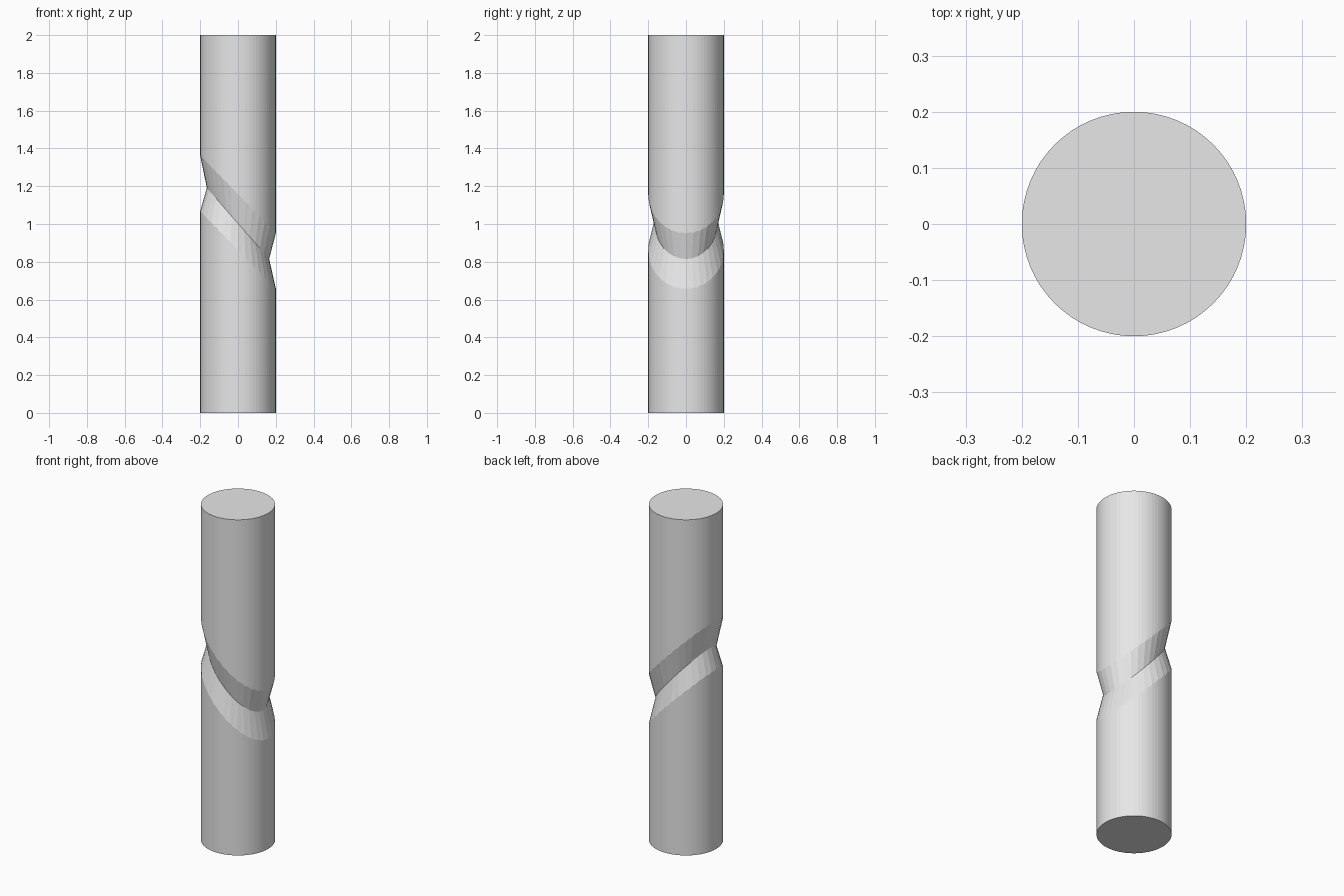
import bpy, bmesh, math

cube = bpy.data.objects.get("Cube")
if cube:
    bpy.data.objects.remove(cube, do_unlink=True)

RADIUS, HEIGHT = 0.2, 2.0
RING_SIDES = 32

grey = bpy.data.materials.new("light grey")
grey.use_nodes = True
colour = (0.8, 0.8, 0.8, 1)
grey.diffuse_color = colour
grey.node_tree.nodes["Principled BSDF"].inputs["Base Color"].default_value = colour


def add_object(name, bm):
    bmesh.ops.recalc_face_normals(bm, faces=bm.faces)
    mesh = bpy.data.meshes.new(name)
    bm.to_mesh(mesh)
    bm.free()
    mesh.materials.append(grey)
    obj = bpy.data.objects.new(name, mesh)
    bpy.context.collection.objects.link(obj)
    return obj


# Round post
bm = bmesh.new()
bmesh.ops.create_cone(bm, cap_ends=True, segments=64, radius1=RADIUS,
                      radius2=RADIUS, depth=HEIGHT)
bmesh.ops.translate(bm, verts=bm.verts, vec=(0, 0, HEIGHT / 2))
post = add_object("grooved_post", bm)

# Slanted ring with a V section: radius, centre height, slope over x
section = [(0.165, 1.003, -1.14), (0.235, 1.307, -0.95), (0.235, 0.727, -0.95)]
bm = bmesh.new()
rings = []
for radius, centre, slope in section:
    ring = []
    for i in range(RING_SIDES):
        angle = math.tau * i / RING_SIDES
        x, y = radius * math.cos(angle), radius * math.sin(angle)
        ring.append(bm.verts.new((x, y, centre + slope * x)))
    rings.append(ring)
for a, b in zip(rings, rings[1:] + rings[:1]):
    for i in range(RING_SIDES):
        j = (i + 1) % RING_SIDES
        bm.faces.new((a[i], a[j], b[j], b[i]))
bmesh.ops.triangulate(bm, faces=bm.faces)
cutter = add_object("groove_cutter", bm)
cutter.hide_render = True

# Cut the groove and keep the finished mesh
cut = post.modifiers.new("groove", 'BOOLEAN')
cut.operation = 'DIFFERENCE'
cut.solver = 'EXACT'
cut.object = cutter
bpy.context.view_layer.update()
graph = bpy.context.evaluated_depsgraph_get()
finished = bpy.data.meshes.new_from_object(post.evaluated_get(graph))
post.modifiers.clear()
post.data = finished
bpy.data.objects.remove(cutter, do_unlink=True)
